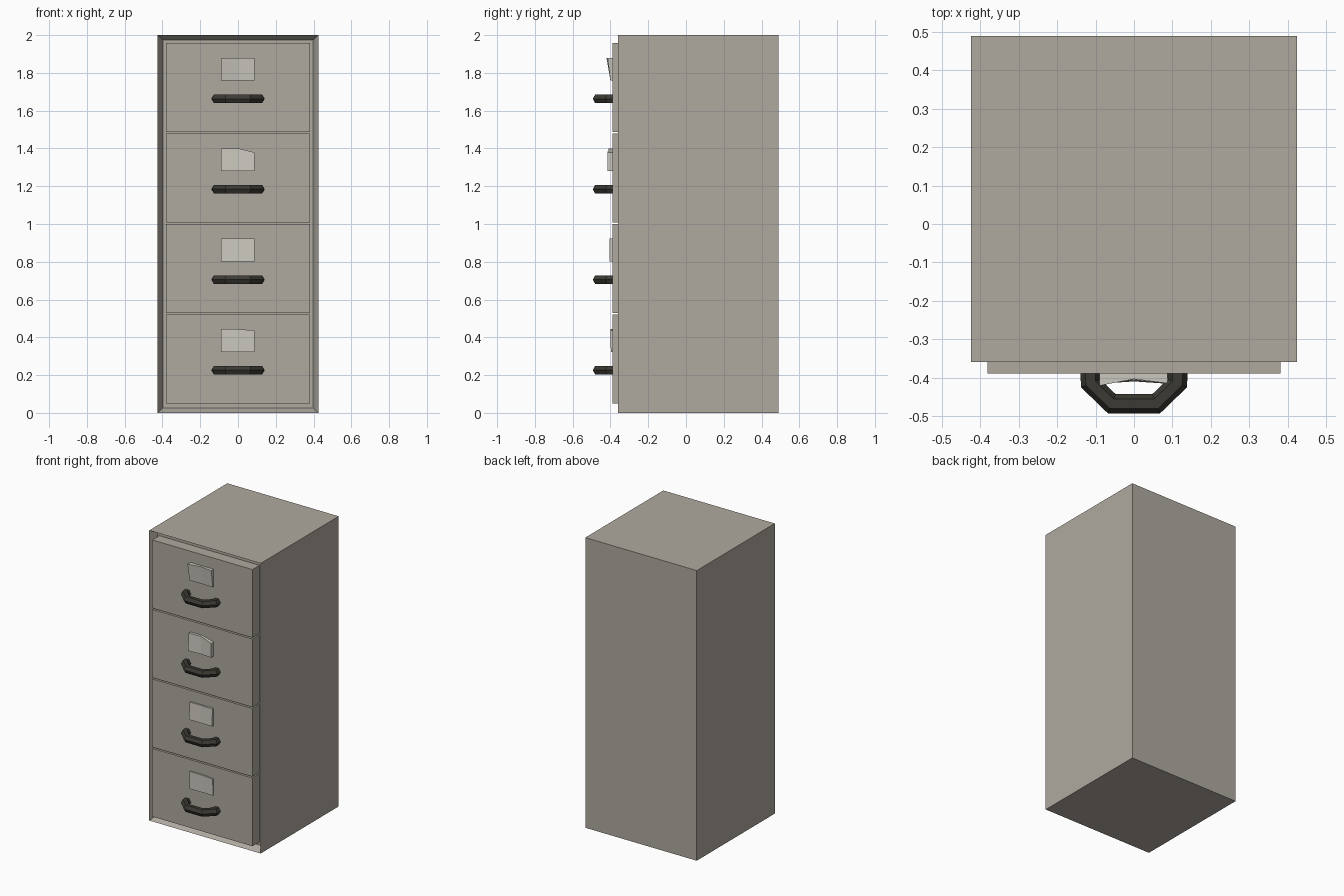
import bpy, bmesh, math
from mathutils import Vector

if "Cube" in bpy.data.objects:
    bpy.data.objects.remove(bpy.data.objects["Cube"])


def material(name, rgb):
    m = bpy.data.materials.new(name)
    m.diffuse_color = (*rgb, 1)
    m.use_nodes = True
    m.node_tree.nodes["Principled BSDF"].inputs["Base Color"].default_value = m.diffuse_color
    return m


BEIGE = material("beige_paint", (0.43, 0.40, 0.35))
DARK = material("dark_metal", (0.045, 0.042, 0.033))
CARD = material("pale_card", (0.60, 0.58, 0.52))


def finish(bm, name, mat):
    bmesh.ops.recalc_face_normals(bm, faces=bm.faces)
    me = bpy.data.meshes.new(name)
    bm.to_mesh(me)
    bm.free()
    me.materials.append(mat)
    ob = bpy.data.objects.new(name, me)
    bpy.context.collection.objects.link(ob)
    return ob


def box(lo, hi):
    bm = bmesh.new()
    bmesh.ops.create_cube(bm, size=1)
    for v in bm.verts:
        v.co = [hi[i] if v.co[i] > 0 else lo[i] for i in range(3)]
    bm.normal_update()
    return bm


def handle(name, z):
    # hexagonal tube swept along a bracket path, unmitred corners
    path = [(-0.113, -0.385), (-0.113, -0.415), (-0.058, -0.468),
            (0.058, -0.468), (0.113, -0.415), (0.113, -0.385)]
    pts = [Vector(p) for p in path]
    bm, rings, r = bmesh.new(), [], 0.027
    for i, p in enumerate(pts):
        t = Vector((0, 0))
        if i > 0:
            t += (p - pts[i - 1]).normalized()
        if i < len(pts) - 1:
            t += (pts[i + 1] - p).normalized()
        t.normalize()
        n = Vector((t.y, -t.x))
        ring = []
        for k in range(6):
            a = k * math.pi / 3
            q = p + n * r * math.cos(a)
            ring.append(bm.verts.new((q.x, q.y, z + r * math.sin(a))))
        rings.append(ring)
    for a, b in zip(rings, rings[1:]):
        for k in range(6):
            j = (k + 1) % 6
            bm.faces.new((a[k], a[j], b[j], b[k]))
    bm.faces.new(rings[0])
    bm.faces.new(rings[-1])
    return finish(bm, name, DARK)


def label(name, z, top_out, bottom_out, top_drop):
    # thin card in two columns whose front edge is bent outwards
    bm, cols = bmesh.new(), []
    for x, t, b, d in zip((-0.09, 0.0, 0.087), top_out, bottom_out, top_drop):
        cols.append([bm.verts.new(c) for c in (
            (x, -0.388 - b, z), (x, -0.388 - t, z + 0.12 - d),
            (x, -0.385, z + 0.12 - d), (x, -0.385, z))])
    for a, b in zip(cols, cols[1:]):
        for k in range(4):
            j = (k + 1) % 4
            bm.faces.new((a[k], a[j], b[j], b[k]))
    bm.faces.new(cols[0])
    bm.faces.new(cols[-1])
    return finish(bm, name, CARD)


# cabinet body with a shallow recess in the front
bm = box((-0.425, -0.36, 0), (0.425, 0.49, 2))
front = [f for f in bm.faces if f.normal.y < -0.9]
bmesh.ops.inset_individual(bm, faces=front, thickness=0.038)
bmesh.ops.translate(bm, vec=(0, 0.05, 0), verts=front[0].verts[:])
finish(bm, "cabinet_body", BEIGE)

# bends of each label card, bottom drawer first: top, bottom, drop
bends = [((0.010, 0.012, 0.012), (0.010, 0.010, 0.010), (0.0, 0.0, 0.006)),
         ((0.012, 0.012, 0.016), (0.016, 0.016, 0.018), (0.0, 0.0, 0.0)),
         ((0.022, 0.018, 0.028), (0.028, 0.022, 0.028), (0.0, 0.0, 0.022)),
         ((0.033, 0.016, 0.027), (0.012, 0.010, 0.012), (0.0, 0.0, 0.0))]

# four drawers, each with a handle and a label
for i in range(4):
    z = 0.05 + 0.479 * i
    finish(box((-0.382, -0.389, z), (0.382, -0.312, z + 0.47)),
           f"drawer_{i + 1}", BEIGE)
    handle(f"drawer_handle_{i + 1}", z + 0.176)
    label(f"label_card_{i + 1}", z + 0.273, *bends[i])
